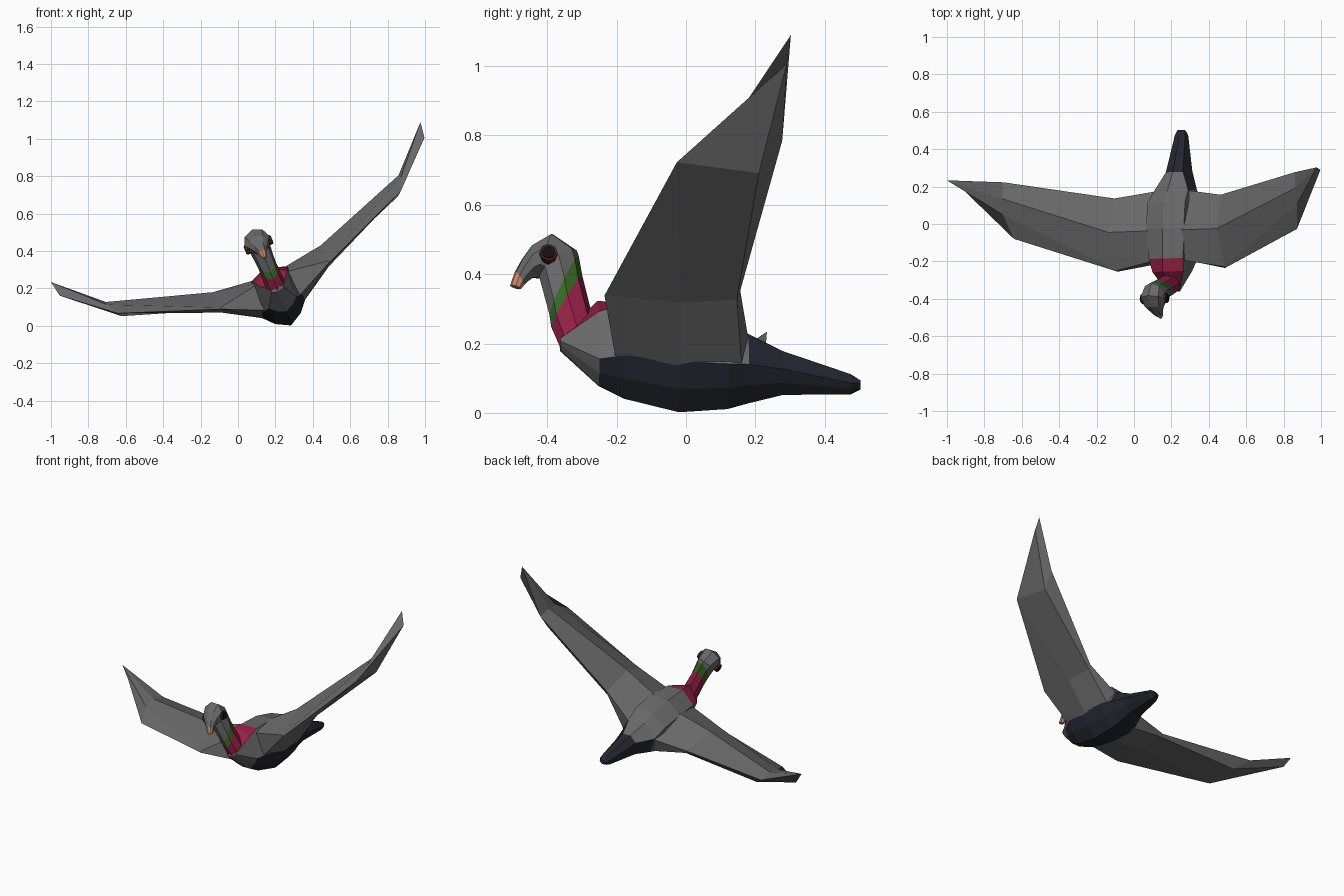
import bpy, bmesh, math
from mathutils import Matrix, Vector

if "Cube" in bpy.data.objects:
    bpy.data.objects.remove(bpy.data.objects["Cube"])

# Banked flight pose: the bird is built symmetric, then rolled and slightly yawed
POSE = (Matrix.Translation((0.2835, 0, 0)) @ Matrix.Rotation(math.radians(2), 4, 'Z')
        @ Matrix.Rotation(math.radians(-23.4), 4, 'Y'))


def material(name, rgb):
    m = bpy.data.materials.new(name)
    m.diffuse_color = (*rgb, 1)
    m.use_nodes = True
    m.node_tree.nodes["Principled BSDF"].inputs["Base Color"].default_value = m.diffuse_color
    return m


MATS = [material("grey", (0.14, 0.14, 0.14)), material("navy", (0.016, 0.019, 0.028)),
        material("magenta", (0.30, 0.014, 0.062)), material("green", (0.035, 0.14, 0.018)),
        material("beak_orange", (0.62, 0.26, 0.15)), material("eye_brown", (0.08, 0.016, 0.01)),
        material("pupil_black", (0.005, 0.005, 0.005))]
GREY, NAVY, MAGENTA, GREEN, ORANGE, BROWN, BLACK = range(7)


def finish(name, bm):
    bmesh.ops.remove_doubles(bm, verts=bm.verts, dist=0.0005)
    bmesh.ops.recalc_face_normals(bm, faces=bm.faces)
    bm.transform(POSE)
    me = bpy.data.meshes.new(name)
    bm.to_mesh(me)
    bm.free()
    for m in MATS:
        me.materials.append(m)
    ob = bpy.data.objects.new(name, me)
    bpy.context.collection.objects.link(ob)
    return ob


def loft(name, rings, colour):
    """Skin a row of closed rings; colour(i, j) picks the material of strip i, column j."""
    bm = bmesh.new()
    vs = [[bm.verts.new(p) for p in ring] for ring in rings]
    n = len(rings[0])
    for i in range(len(vs) - 1):
        for j in range(n):
            k = (j + 1) % n
            f = bm.faces.new((vs[i][j], vs[i][k], vs[i + 1][k], vs[i + 1][j]))
            f.material_index = colour(i, j)
    for ring, i in ((vs[0], 0), (vs[-1], len(vs) - 2)):
        bm.faces.new(ring).material_index = colour(i, 0)
    return finish(name, bm)


# Body and tail: y, keel z, side half-width, side z, shoulder half-width, shoulder z, top z, x offset
BODY = [(-.36, .20, .035, .21, .035, .22, .23, 0),
        (-.25, .085, .08, .135, .09, .28, .352, 0),
        (-.18, .045, .115, .13, .10, .30, .345, 0),
        (-.02, .002, .13, .105, .11, .30, .335, 0),
        (.12, .012, .125, .10, .11, .27, .30, 0),
        (.18, .03, .11, .105, .10, .20, .25, 0),
        (.28, .052, .075, .10, .05, .168, .19, .01),
        (.475, .05, .035, .07, .03, .10, .108, .02),
        (.503, .065, .02, .075, .02, .085, .09, .02)]


def body_ring(y, zb, w, zs, ws, zsh, zt, dx):
    half = [(w * .58, zb + .4 * (zs - zb)), (w, zs), (ws, zsh)]
    pts = [(0, zb)] + half + [(0, zt)] + [(-x, z) for x, z in reversed(half)]
    return [(x + dx, y, z) for x, z in pts]


def body_colour(i, j):
    if i < 2 and j in (3, 4):
        return MAGENTA
    if i == 0:
        return GREY
    if i >= 6 or j in (0, 1, 6, 7):
        return NAVY
    return NAVY if i == 5 and j in (2, 5) else GREY


loft("body_and_tail", [body_ring(*s) for s in BODY], body_colour)

# Neck, head and beak: front/lower point (y, z), back/upper point (y, z), half-width
HEAD = [((-.36, .205), (-.25, .23), .055),
        ((-.385, .27), (-.293, .43), .05),
        ((-.39, .31), (-.303, .495), .053),
        ((-.418, .43), (-.308, .51), .06),
        ((-.425, .425), (-.375, .56), .072),
        ((-.435, .425), (-.438, .525), .054),
        ((-.452, .412), (-.467, .482), .034),
        ((-.462, .40), (-.488, .442), .024),
        ((-.47, .39), (-.502, .40), .011)]


def head_ring(a, b, hw):
    a, b = Vector(a), Vector(b)
    c, d = (a + b) / 2, (b - a) / 2
    ring = []
    for k in range(8):
        t = k * math.pi / 4
        p = c - d * math.cos(t)
        ring.append((hw * math.sin(t), p.x, p.y))
    return ring


HEAD_COLOURS = [MAGENTA, GREEN] + [GREY] * 5 + [ORANGE]
loft("neck_head_and_beak", [head_ring(*s) for s in HEAD], lambda i, j: HEAD_COLOURS[i])

# Wing sections: leading edge, front crease, top ridge, trailing edge, lower rear crease, underside
TOP, LOW = (1.077, .278, .721), (1.063, .265, .636)
WRIST_LEAD = (.825, -.047, .43)
WING = [[(.07, -.20, .12), (.07, -.19, .28), (.07, -.03, .30), (.09, .18, .19), (.09, .16, .09), (.11, -.02, .09)],
        [(.313, -.242, .233), (.314, -.235, .243), (.315, -.03, .332), (.31, .15, .25), (.302, .14, .225), (.312, -.02, .212)],
        [WRIST_LEAD, (.858, .085, .495), (.853, .17, .508), (.85, .257, .487), (.805, .19, .405), WRIST_LEAD],
        [LOW, TOP, TOP, TOP, LOW, LOW]]


def wing(name, s):
    bm = bmesh.new()
    vs = [[bm.verts.new((s * x, y, z)) for x, y, z in ring] for ring in WING]
    n = len(WING[0])
    for i in range(3):
        for j in range(n):
            k = (j + 1) % n
            bm.faces.new((vs[i][j], vs[i][k], vs[i + 1][k], vs[i + 1][j]))
    bm.faces.new(vs[0])
    finish(name, bm)


def eye(name, s):
    bm = bmesh.new()
    for r, depth, col in ((.026, .03, BROWN), (.02, .036, BLACK)):
        m = Matrix.Translation((s * .06, -.392, .472)) @ Matrix.Rotation(math.pi / 2, 4, 'Y')
        old = set(bm.faces)
        bmesh.ops.create_cone(bm, cap_ends=True, segments=8, radius1=r, radius2=r,
                              depth=depth, matrix=m)
        for f in bm.faces:
            if f not in old:
                f.material_index = col
    finish(name, bm)


for side, sign in (("left", -1), ("right", 1)):
    wing(side + "_wing", sign)
    eye(side + "_eye", sign)
